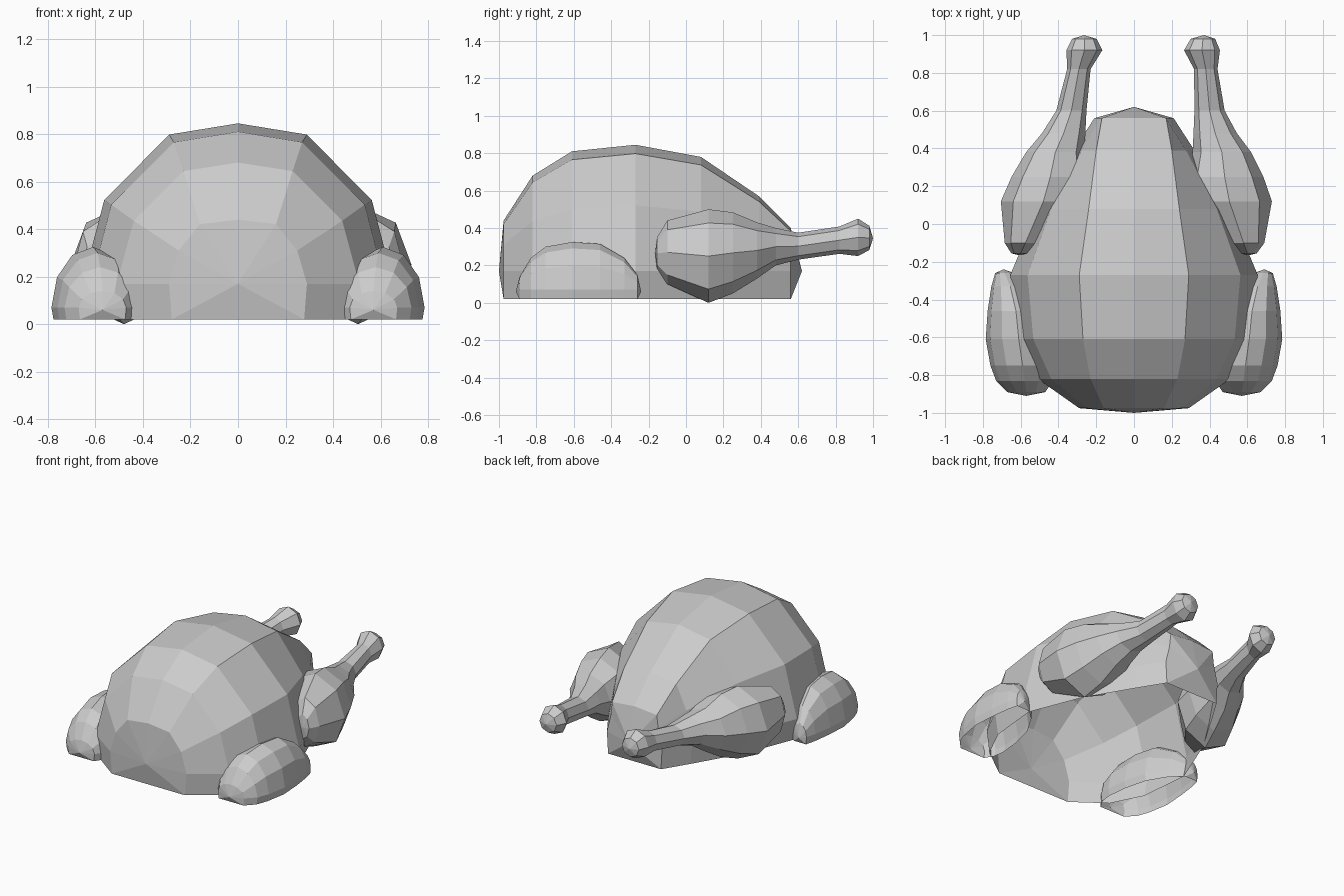
import bpy, bmesh
from math import sin, cos, pi

cube = bpy.data.objects.get("Cube")
if cube:
    bpy.data.objects.remove(cube)

# One plain grey for every part
grey = bpy.data.materials.new("plain_grey")
grey.use_nodes = True
colour = (0.6, 0.6, 0.6, 1)
grey.diffuse_color = colour
grey.node_tree.nodes["Principled BSDF"].inputs["Base Color"].default_value = colour

FLOOR = 0.02


def loft(name, rings, poles, closed):
    """Skin a row of rings; each end is a fan to its pole point."""
    bm = bmesh.new()
    rows = [[bm.verts.new(p) for p in ring] for ring in rings]
    n = len(rows[0])
    spans = [(i, (i + 1) % n) for i in range(n if closed else n - 1)]
    for a, b in zip(rows, rows[1:]):
        for i, j in spans:
            bm.faces.new((a[i], a[j], b[j], b[i]))
    for row, pole in zip((rows[0], rows[-1]), poles):
        tip = bm.verts.new(pole)
        for i, j in spans:
            bm.faces.new((row[i], row[j], tip))
        if not closed:
            bm.faces.new((row[-1], row[0], tip))
    bmesh.ops.recalc_face_normals(bm, faces=bm.faces)
    mesh = bpy.data.meshes.new(name)
    bm.to_mesh(mesh)
    bm.free()
    mesh.materials.append(grey)
    obj = bpy.data.objects.new(name, mesh)
    bpy.context.collection.objects.link(obj)
    return obj


# Body: arches open underneath, with a vertical skirt below the widest line
def body_arch(y, w, h, t):
    waist = 0.17
    rise = h - waist
    half = [(w * 0.96, FLOOR), (w, waist), (w * 0.86, waist + rise * 0.52),
            (t, waist + rise * 0.93)]
    left = [(x, y, z) for x, z in half]
    right = [(-x, y, z) for x, z in reversed(half)]
    return left + [(0, y, h)] + right


# (y, half width, height, half width of the top strip)
body_rows = [(-.975, .29, .44, .16), (-.82, .51, .68, .23), (-.61, .62, .81, .27),
             (-.27, .655, .845, .29), (.08, .51, .78, .24), (.39, .32, .57, .20),
             (.56, .21, .40, .17)]
loft("body", [body_arch(*r) for r in body_rows],
     [(0, -1, .17), (0, .62, .17)], False)


# Wings: small rounded shells, open underneath
def wing_arch(side, y, cx, w, h):
    waist = 0.07
    arc = [(cos(i * pi / 6), waist + (h - waist) * sin(i * pi / 6)) for i in range(7)]
    pts = [(0.95, FLOOR)] + arc + [(-0.95, FLOOR)]
    return [(side * (cx + w * u), y, z) for u, z in pts]


wing_rows = [(-.89, .57, .10, .14), (-.83, .58, .15, .24), (-.75, .59, .17, .30),
             (-.61, .61, .175, .325), (-.46, .625, .15, .315),
             (-.33, .655, .10, .24), (-.26, .685, .05, .15)]

# Drumsticks: closed octagonal lofts (y, centre x, centre z, radius x, radius z)
leg_rows = [(-.155, .60, .265, .05, .085), (-.10, .58, .27, .11, .17),
            (.12, .505, .25, .225, .25), (.25, .48, .267, .205, .217),
            (.38, .465, .28, .155, .15), (.48, .43, .30, .115, .10),
            (.60, .40, .303, .08, .072), (.82, .38, .335, .062, .073),
            (.92, .36, .35, .095, .10), (.98, .365, .347, .065, .065)]


def leg_ring(side, lean, y, cx, cz, rx, rz):
    cx -= lean * (y + 0.16)
    return [(side * (cx + rx * cos(i * pi / 4)), y, cz + rz * sin(i * pi / 4))
            for i in range(8)]


# The right leg leans inward a little more than the left
for side, label, lean in ((1, "left", 0), (-1, "right", 0.09)):
    loft(label + "_wing", [wing_arch(side, *r) for r in wing_rows],
         [(side * .57, -.91, .06), (side * .69, -.24, .06)], False)
    loft(label + "_drumstick", [leg_ring(side, lean, *r) for r in leg_rows],
         [(side * .61, -.165, .265), (side * (.37 - lean * 1.16), 1, .345)], True)
